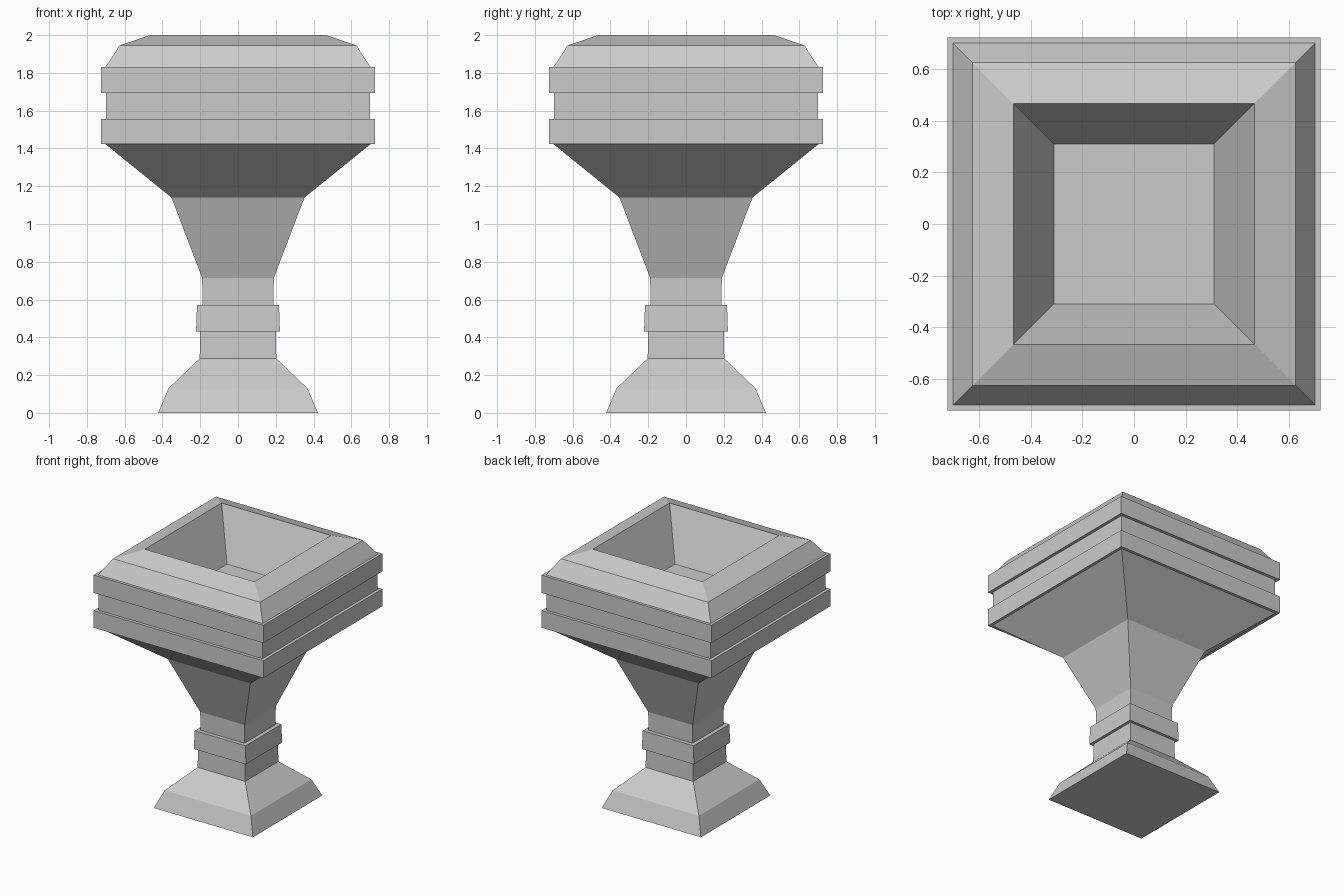
import bpy, bmesh

if "Cube" in bpy.data.objects:
    bpy.data.objects.remove(bpy.data.objects["Cube"])


def square_loft(name, profile, cap_start=False, cap_end=False):
    """Loft square rings through (half_width, z) points with flat faces."""
    bm = bmesh.new()
    rings = [[bm.verts.new((sx * r, sy * r, z))
              for sx, sy in ((-1, -1), (1, -1), (1, 1), (-1, 1))]
             for r, z in profile]
    for a, b in zip(rings, rings[1:]):
        for i in range(4):
            j = (i + 1) % 4
            bm.faces.new((a[i], a[j], b[j], b[i]))
    if cap_start:
        bm.faces.new(rings[0][::-1])
    if cap_end:
        bm.faces.new(rings[-1])
    mesh = bpy.data.meshes.new(name)
    bm.to_mesh(mesh)
    bm.free()
    obj = bpy.data.objects.new(name, mesh)
    bpy.context.collection.objects.link(obj)
    return obj


# Flared foot, closed underneath
square_loft("foot", [(0.423, 0), (0.368, 0.13), (0.203, 0.288)], cap_start=True)

# Stem with a raised collar
square_loft("stem", [(0.203, 0.288), (0.2, 0.432), (0.222, 0.432), (0.217, 0.572),
                     (0.187, 0.572), (0.19, 0.715)])

# Underside of the bowl, in two slopes
square_loft("bowl_underside", [(0.19, 0.715), (0.352, 1.14), (0.703, 1.424)])

# Two raised bands around the bowl, with the recess between
square_loft("bowl_bands", [(0.703, 1.424), (0.724, 1.424), (0.724, 1.557), (0.7, 1.557),
                           (0.7, 1.693), (0.724, 1.693), (0.724, 1.83), (0.703, 1.83)])

# Sloped rim turning down into the hollow and its floor
square_loft("rim_and_basin", [(0.703, 1.83), (0.627, 1.945), (0.467, 2.0), (0.311, 1.63)],
            cap_end=True)
